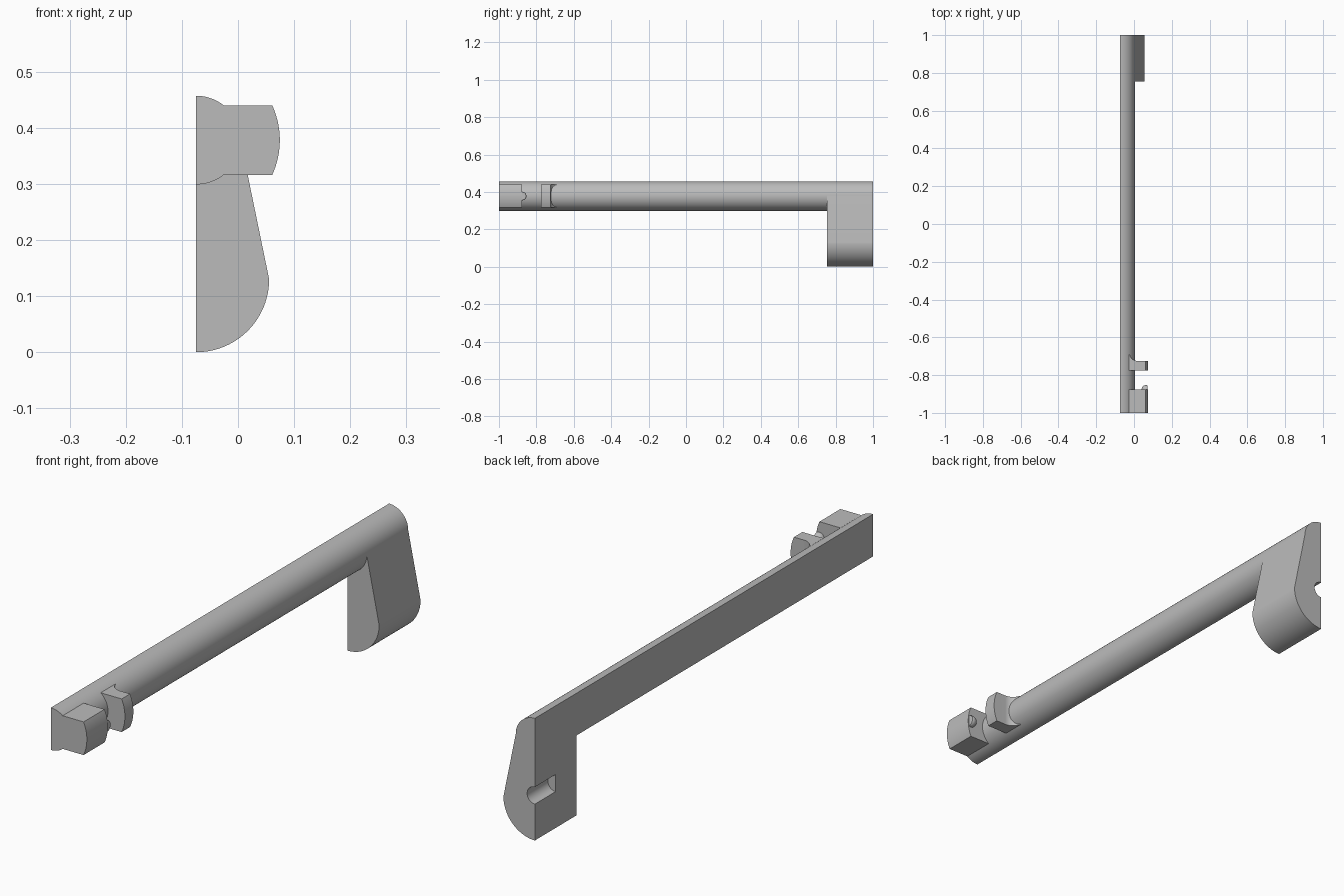
import bpy
import bmesh
from math import sin, cos, asin, pi, radians
from mathutils import Vector

cube = bpy.data.objects.get("Cube")
if cube:
    bpy.data.objects.remove(cube, do_unlink=True)

BACK_X, AXIS_Z = -0.0745, 0.378   # flat split plane and bar axis height
BAR_R, TAB_R, GRIP_R = 0.079, 0.149, 0.13
TAB_HALF = 0.062                  # half height of the side tabs

grey = bpy.data.materials.new("plain grey")
grey.use_nodes = True
grey.diffuse_color = (0.5, 0.5, 0.5, 1)
grey.node_tree.nodes["Principled BSDF"].inputs["Base Color"].default_value = (0.5, 0.5, 0.5, 1)


def arc(cx, cy, r, start, end, steps=24):
    """Points along an arc, angles in radians."""
    angles = [start + (end - start) * i / steps for i in range(steps + 1)]
    return [(cx + r * cos(a), cy + r * sin(a)) for a in angles]


def prism(name, outline, start, end, axis="y"):
    """Extrude an xz outline along y, or an xy outline along z."""
    bm = bmesh.new()
    if axis == "y":
        verts = [bm.verts.new((u, start, v)) for u, v in outline]
        offset = Vector((0, end - start, 0))
    else:
        verts = [bm.verts.new((u, v, start)) for u, v in outline]
        offset = Vector((0, 0, end - start))
    face = bm.faces.new(verts)
    extruded = bmesh.ops.extrude_face_region(bm, geom=[face], use_keep_orig=True)
    moved = [g for g in extruded["geom"] if isinstance(g, bmesh.types.BMVert)]
    bmesh.ops.translate(bm, verts=moved, vec=offset)
    bmesh.ops.recalc_face_normals(bm, faces=bm.faces)
    mesh = bpy.data.meshes.new(name)
    bm.to_mesh(mesh)
    bm.free()
    mesh.materials.append(grey)
    obj = bpy.data.objects.new(name, mesh)
    bpy.context.collection.objects.link(obj)
    return obj


def activate(obj):
    bpy.ops.object.select_all(action="DESELECT")
    obj.select_set(True)
    bpy.context.view_layer.objects.active = obj


def cut(obj, cutter):
    """Subtract the cutter, then discard it."""
    cutter.hide_render = True
    mod = obj.modifiers.new("cut", "BOOLEAN")
    mod.operation = "DIFFERENCE"
    mod.solver = "EXACT"
    mod.object = cutter
    activate(obj)
    bpy.ops.object.modifier_apply(modifier=mod.name)
    bpy.data.objects.remove(cutter, do_unlink=True)


def smooth(obj):
    activate(obj)
    bpy.ops.object.shade_smooth_by_angle(angle=radians(25))


# Long half-round bar
bar = prism("bar", arc(BACK_X, AXIS_Z, BAR_R, -pi / 2, pi / 2, 48), -1, 0.755)

# Grip: rounded foot tapering up into the bar
grip_outline = (arc(BACK_X, GRIP_R, GRIP_R, -pi / 2, 0)
                + arc(BACK_X, AXIS_Z, BAR_R, 0, pi / 2))
grip = prism("grip", grip_outline, 0.755, 1)

# Half-round pin slot in the flat side of the grip
cut(grip, prism("slot_cutter", arc(BACK_X, 0.168, 0.032, 0, 2 * pi, 32)[:-1], 0.8775, 1.1))

# Tab section: between the bar surface and a larger concentric round
inner, outer = asin(TAB_HALF / BAR_R), asin(TAB_HALF / TAB_R)
tab_outline = (arc(BACK_X, AXIS_Z, TAB_R, -outer, outer)
               + arc(BACK_X, AXIS_Z, BAR_R, inner, -inner))
front_block = prism("front_block", tab_outline, -1, -0.876)
rear_tab = prism("rear_tab", tab_outline, -0.775, -0.69)

# Thin the rear tab, leaving a concave fillet at its root
fillet = arc(0.02, -0.68, 0.045, pi, 1.5 * pi)
cut(rear_tab, prism("fillet_cutter", fillet + [(0.1, -0.725), (0.1, -0.68)], 0.2, 0.6, "z"))

# Round-ended locating nub on the back of the front block
bpy.ops.mesh.primitive_uv_sphere_add(segments=32, ring_count=16, radius=0.023,
                                     location=(0.063, -0.876, AXIS_Z),
                                     rotation=(0, pi / 2, 0))
nub = bpy.context.object
nub.name = "nub"
nub.data.materials.append(grey)
for v in nub.data.vertices:       # flatten the outer end flush with the block
    v.co.z = min(v.co.z, 0.008)

for part in (bar, grip, front_block, rear_tab, nub):
    smooth(part)
